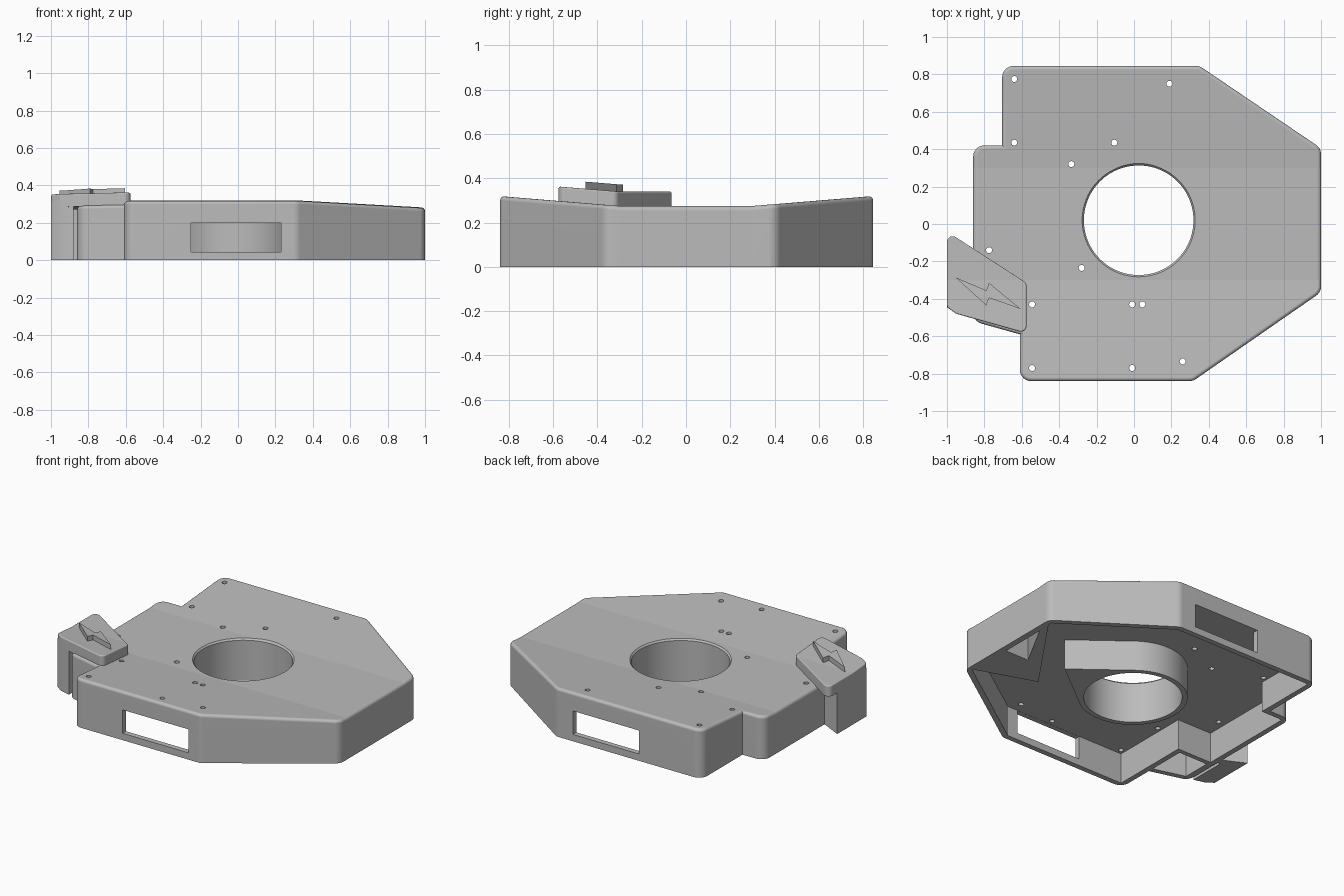
import bpy, bmesh, math
from mathutils import Vector

cube = bpy.data.objects.get("Cube")
if cube:
    bpy.data.objects.remove(cube, do_unlink=True)

grey = bpy.data.materials.new("plain grey plastic")
grey.use_nodes = True
grey.diffuse_color = (0.5, 0.5, 0.5, 1)
grey.node_tree.nodes["Principled BSDF"].inputs["Base Color"].default_value = (0.5, 0.5, 0.5, 1)

WALL = 0.035
CENTRE = Vector((0.025, 0.02))
BORE = 0.293
BEND = 0.3


def lid(y):
    """Height of the lid: flat in the middle, rising to front and back."""
    return 0.275 + 0.082 * max(0, abs(y) - BEND)


def ground(y):
    return 0


def below(y):
    return -0.1


def ceiling(y):
    return 0.2


def corners(pts):
    """Each corner of a counter-clockwise outline with its two edge directions."""
    for i, p in enumerate(pts):
        a, b, c = Vector(pts[i - 1]), Vector(p), Vector(pts[(i + 1) % len(pts)])
        yield b, (b - a).normalized(), (c - b).normalized()


def inset(pts, d):
    """Move an outline inwards by d."""
    out = []
    for b, u, v in corners(pts):
        n, m = Vector((-u.y, u.x)), Vector((-v.y, v.x))
        out.append(b + (n + m) * d / (1 + n.dot(m)))
    return out


def rounded(pts, r, steps=6):
    """Round the convex corners of an outline with radius r."""
    out = []
    for b, u, v in corners(pts):
        turn = math.atan2(u.cross(v), u.dot(v))
        if turn < 0.1:
            out.append(b)
            continue
        start = b - u * r * math.tan(turn / 2)
        n = Vector((-u.y, u.x))
        for k in range(steps + 1):
            a = turn * k / steps
            out.append(start + u * r * math.sin(a) + n * r * (1 - math.cos(a)))
    return out


def make(name, bm):
    bmesh.ops.recalc_face_normals(bm, faces=bm.faces[:])
    mesh = bpy.data.meshes.new(name)
    bm.to_mesh(mesh)
    bm.free()
    mesh.materials.append(grey)
    ob = bpy.data.objects.new(name, mesh)
    bpy.context.collection.objects.link(ob)
    return ob


def prism(name, pts, bottom, top, rim=0):
    """Upright prism; bottom and top are functions of y."""
    bm = bmesh.new()
    low = [bm.verts.new((p[0], p[1], -1)) for p in pts]
    high = [bm.verts.new((p[0], p[1], 1)) for p in pts]
    bm.faces.new(low[::-1])
    bm.faces.new(high)
    n = len(pts)
    for i in range(n):
        j = (i + 1) % n
        bm.faces.new((low[i], low[j], high[j], high[i]))
    for y in (-BEND, BEND):
        bmesh.ops.bisect_plane(bm, geom=bm.verts[:] + bm.edges[:] + bm.faces[:],
                               plane_co=(0, y, 0), plane_no=(0, 1, 0))
    for v in bm.verts:
        v.co.z = top(v.co.y) if v.co.z > 0 else bottom(v.co.y)
    bmesh.ops.recalc_face_normals(bm, faces=bm.faces[:])
    bm.normal_update()
    if rim:
        edges = [e for e in bm.edges if sum(f.normal.z > 0.9 for f in e.link_faces) == 1]
        bmesh.ops.bevel(bm, geom=edges, offset=rim, segments=4, profile=0.5, affect='EDGES')
    return make(name, bm)


def rod(x, y, r1, r2, z0, z1, sides):
    bm = bmesh.new()
    bmesh.ops.create_cone(bm, cap_ends=True, segments=sides, radius1=r1, radius2=r2, depth=z1 - z0)
    bmesh.ops.translate(bm, verts=bm.verts[:], vec=(x, y, (z0 + z1) / 2))
    return make("cutter", bm)


def box(x0, x1, y0, y1, z0, z1):
    return prism("cutter", [(x0, y0), (x1, y0), (x1, y1), (x0, y1)], lambda y: z0, lambda y: z1)


def cut(ob, cutters):
    """Subtract the cutters, bake the result and drop the helpers."""
    for c in cutters:
        mod = ob.modifiers.new("cut", 'BOOLEAN')
        mod.operation, mod.solver, mod.object = 'DIFFERENCE', 'EXACT', c
    bpy.context.view_layer.update()
    mesh = bpy.data.meshes.new_from_object(ob.evaluated_get(bpy.context.evaluated_depsgraph_get()))
    ob.modifiers.clear()
    ob.data = mesh
    for c in cutters:
        bpy.data.objects.remove(c, do_unlink=True)


# Housing shell: sloped lid outside, flat ceiling inside, open below
outline = [(-0.61, -0.84), (0.315, -0.84), (1, -0.365), (1, 0.405), (0.35, 0.845), (-0.705, 0.845),
           (-0.705, 0.42), (-0.86, 0.42)]
housing = prism("housing", rounded(outline + [(-0.86, -0.52), (-0.61, -0.59)], 0.06), ground, lid, 0.02)
cavity = prism("cutter", inset(outline + [(-0.86, -0.31), (-0.61, -0.31)], WALL), below, ceiling)
pocket = prism("cutter", [(-0.82, -0.305), (-0.82, -0.495), (-0.61, -0.555), (-0.61, -0.305)],
               below, ceiling)
cutters = [cavity, pocket]

# Windows in the front and back walls
for side in (-1, 1):
    y = sorted((side * 0.78, side * 0.9))
    cutters.append(box(-0.25, 0.23, y[0], y[1], 0.045, 0.199))

# Central bore with a softened upper edge
cutters.append(rod(*CENTRE, BORE, BORE, -0.1, 0.5, 96))
cutters.append(rod(*CENTRE, BORE - 0.005, BORE + 0.012, 0.259, 0.278, 96))

# Screw holes
for x, y in [(-0.64, 0.775), (0.19, 0.75), (-0.64, 0.435), (-0.105, 0.435), (-0.335, 0.32),
             (-0.775, -0.14), (-0.28, -0.235), (-0.545, -0.43), (-0.01, -0.43), (0.045, -0.43),
             (-0.545, -0.77), (-0.01, -0.77), (0.26, -0.735)]:
    cutters.append(rod(x, y, 0.016, 0.016, 0.1, 0.5, 16))
cut(housing, cutters)

# Tube around the bore, with a pointed lug on one side
radius, tip = BORE + 0.032, 0.53
turn = math.acos(radius / tip)
steps = 72
ring = [CENTRE + radius * Vector((math.cos(a), math.sin(a)))
        for a in [turn + (2 * math.pi - 2 * turn) * i / steps for i in range(steps + 1)]]
tube = prism("bore_tube", ring + [CENTRE + Vector((tip, 0))], ground, lambda y: 0.23)
cut(tube, [rod(*CENTRE, BORE, BORE, -0.1, 0.5, 96)])

# Corner block under the lid with a triangular pocket
block = prism("corner_block", [(0.98, -0.34), (0.98, 0.38), (0.575, -0.2)], ground, lambda y: 0.23)
cut(block, [prism("cutter", [(0.79, -0.04), (0.96, -0.04), (0.96, 0.27)], below, ceiling)])

# Side bracket: cap lying on the lid, leg joined to the housing, raised bolt
cap = [(-0.95, -0.48), (-0.575, -0.585), (-0.575, -0.315), (-1, -0.04), (-1, -0.445)]
prism("bracket_cap", rounded(cap, 0.03), lambda y: lid(y) - 0.005, lambda y: lid(y) + 0.065, 0.008)
leg = [(-0.95, -0.48), (-0.88, -0.498), (-0.88, -0.25), (-0.85, -0.25), (-0.85, -0.215),
       (-1, -0.14), (-1, -0.445)]
prism("bracket_leg", leg, ground, lambda y: lid(y) + 0.03)
bolt = [(-0.955, -0.285), (-0.79, -0.435), (-0.775, -0.395), (-0.605, -0.455),
        (-0.775, -0.315), (-0.79, -0.355)]
prism("raised_bolt", bolt, lambda y: lid(y) + 0.05, lambda y: lid(y) + 0.097)

# Smooth the rounded parts, keep edges and the lid bends crisp
for ob in bpy.context.collection.objects:
    if ob.type == 'MESH':
        verts = ob.data.vertices
        for e in ob.data.edges:
            e.use_edge_sharp = all(abs(abs(verts[i].co.y) - BEND) < 0.001 for i in e.vertices)
        ob.select_set(True)
        bpy.context.view_layer.objects.active = ob
        ob.modifiers.new("flat faces", 'WEIGHTED_NORMAL').keep_sharp = True
bpy.ops.object.shade_smooth_by_angle(angle=math.radians(32))
